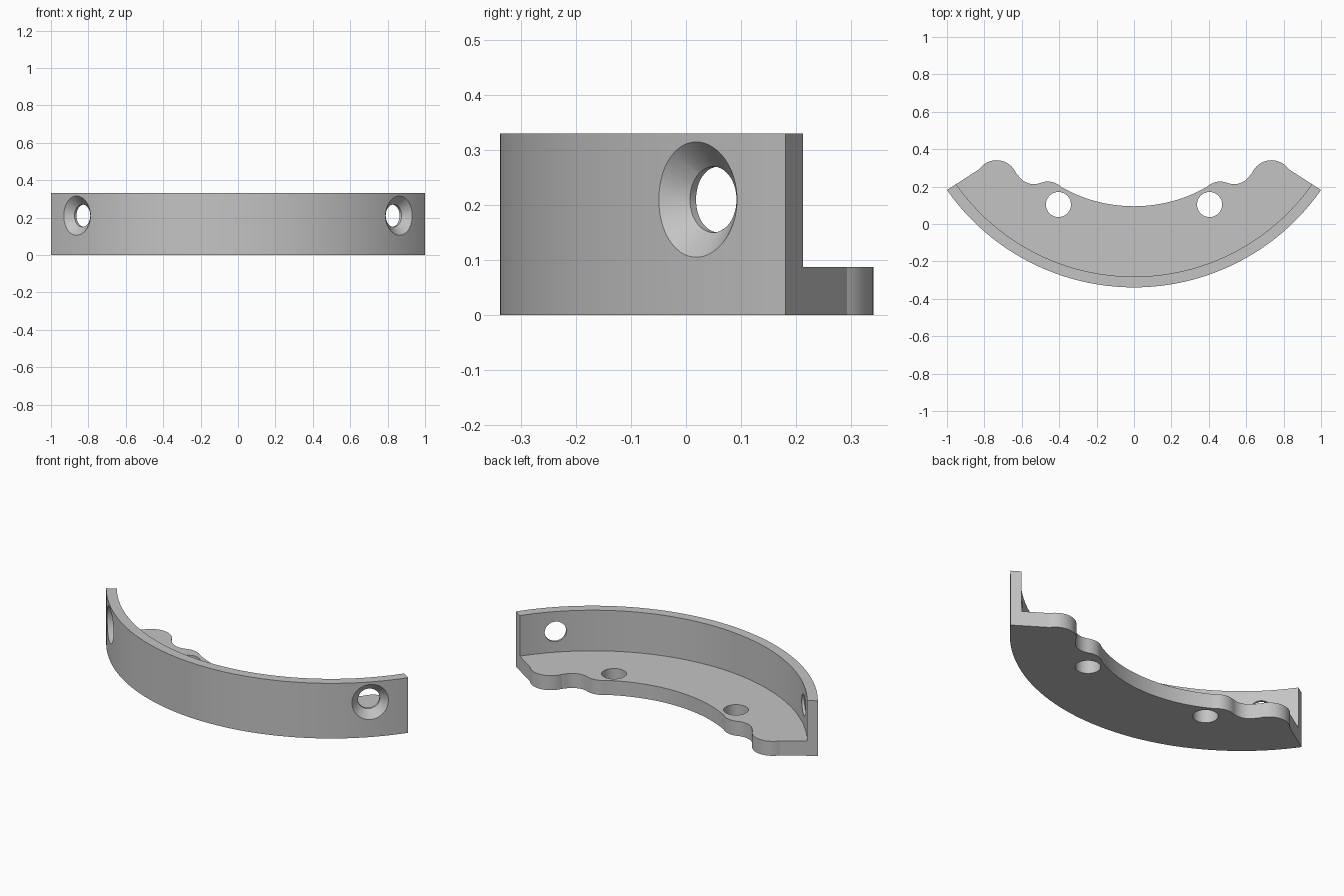
import bpy, bmesh
from math import sin, cos, pi, radians, atan2, hypot
from mathutils import Vector, Matrix

if "Cube" in bpy.data.objects:
    bpy.data.objects.remove(bpy.data.objects["Cube"], do_unlink=True)

CENTRE = Vector((0, 0.8818, 0))        # axis of the curved bracket
HALF = radians(55)                     # half of the swept angle
R_OUT, R_WALL, R_IN = 1.2208, 1.163, 0.787
HEIGHT, PLATE = 0.33, 0.087

grey = bpy.data.materials.new("satin grey")
grey.use_nodes = True
grey.diffuse_color = (0.55, 0.55, 0.55, 1)
grey.node_tree.nodes["Principled BSDF"].inputs["Base Color"].default_value = grey.diffuse_color


def finish(bm, name):
    bmesh.ops.recalc_face_normals(bm, faces=bm.faces)
    mesh = bpy.data.meshes.new(name)
    bm.to_mesh(mesh)
    bm.free()
    mesh.materials.append(grey)
    obj = bpy.data.objects.new(name, mesh)
    bpy.context.collection.objects.link(obj)
    return obj


def arc(cx, cy, r, start, end, steps):
    return [(cx + r * cos(start + (end - start) * i / steps),
             cy + r * sin(start + (end - start) * i / steps)) for i in range(steps + 1)]


def rod(name, r1, r2, depth, matrix, segments=64):
    bm = bmesh.new()
    bmesh.ops.create_cone(bm, cap_ends=True, segments=segments, radius1=r1,
                          radius2=r2, depth=depth, matrix=matrix)
    return finish(bm, name)


def cut(body, cutter):
    cutter.hide_render = True
    mod = body.modifiers.new("cut", "BOOLEAN")
    mod.operation, mod.solver, mod.object = "DIFFERENCE", "EXACT", cutter
    bpy.ops.object.select_all(action="DESELECT")
    body.select_set(True)
    bpy.context.view_layer.objects.active = body
    bpy.ops.object.modifier_apply(modifier=mod.name)
    bpy.data.objects.remove(cutter, do_unlink=True)


# Right half of the outline: end lobe, hollow, small lobe, inner arc
lobe, hollow, knob = (0.735, 0.228), (0.535, 0.313), (0.46, 0.127)
to_hollow = atan2(hollow[1] - lobe[1], hollow[0] - lobe[0])
to_knob = atan2(knob[1] - hollow[1], knob[0] - hollow[0]) + 2 * pi
join = atan2(0.198 - knob[1], 0.39 - knob[0])
half = arc(0, CENTRE.y, R_OUT, -pi / 2, -pi / 2 + HALF, 24)
half += arc(*lobe, 0.113, pi / 2 - HALF, to_hollow, 16)
half += arc(*hollow, 0.1, to_hollow + pi, to_knob, 12)[1:]
half += arc(*knob, 0.1, to_knob - pi, join, 10)[1:]
inner_end = atan2(0.198 - CENTRE.y, 0.39)
half += arc(0, CENTRE.y, R_IN, inner_end, -pi / 2, 14)[1:]
outline = half + [(-x, y) for x, y in reversed(half[1:-1])]

# Solid curved block extruded from the outline
bm = bmesh.new()
base = bm.faces.new([bm.verts.new((x, y, 0)) for x, y in outline])
top = bmesh.ops.extrude_face_region(bm, geom=[base])["geom"]
bmesh.ops.translate(bm, vec=(0, 0, HEIGHT),
                    verts=[v for v in top if isinstance(v, bmesh.types.BMVert)])
bmesh.ops.remove_doubles(bm, verts=bm.verts, dist=0.0005)
bracket = finish(bm, "curved_bracket")

# Clear the space above the flange, leaving the thin outer wall
cut(bracket, rod("wall_clearance", R_WALL, R_WALL, 1,
                 Matrix.Translation(CENTRE + Vector((0, 0, PLATE + 0.5))), 160))

for side in (-1, 1):
    # Vertical holes through the flange
    cut(bracket, rod("flange_hole", 0.067, 0.067, 0.4,
                     Matrix.Translation((side * 0.404, 0.104, 0.05))))
    # Radial countersunk holes through the wall
    out = Vector((side, -1, 0)).normalized()
    turn = out.to_track_quat("Z", "Y").to_matrix().to_4x4()

    def at(r):
        return Matrix.Translation(CENTRE + out * r + Vector((0, 0, 0.21))) @ turn
    cut(bracket, rod("wall_hole", 0.06, 0.06, 0.3, at(1.15)))
    cut(bracket, rod("countersink", 0.06, 0.163, 0.1, at(1.227)))

bpy.ops.object.select_all(action="DESELECT")
bracket.select_set(True)
bpy.context.view_layer.objects.active = bracket
bpy.ops.object.shade_smooth_by_angle(angle=radians(14))
